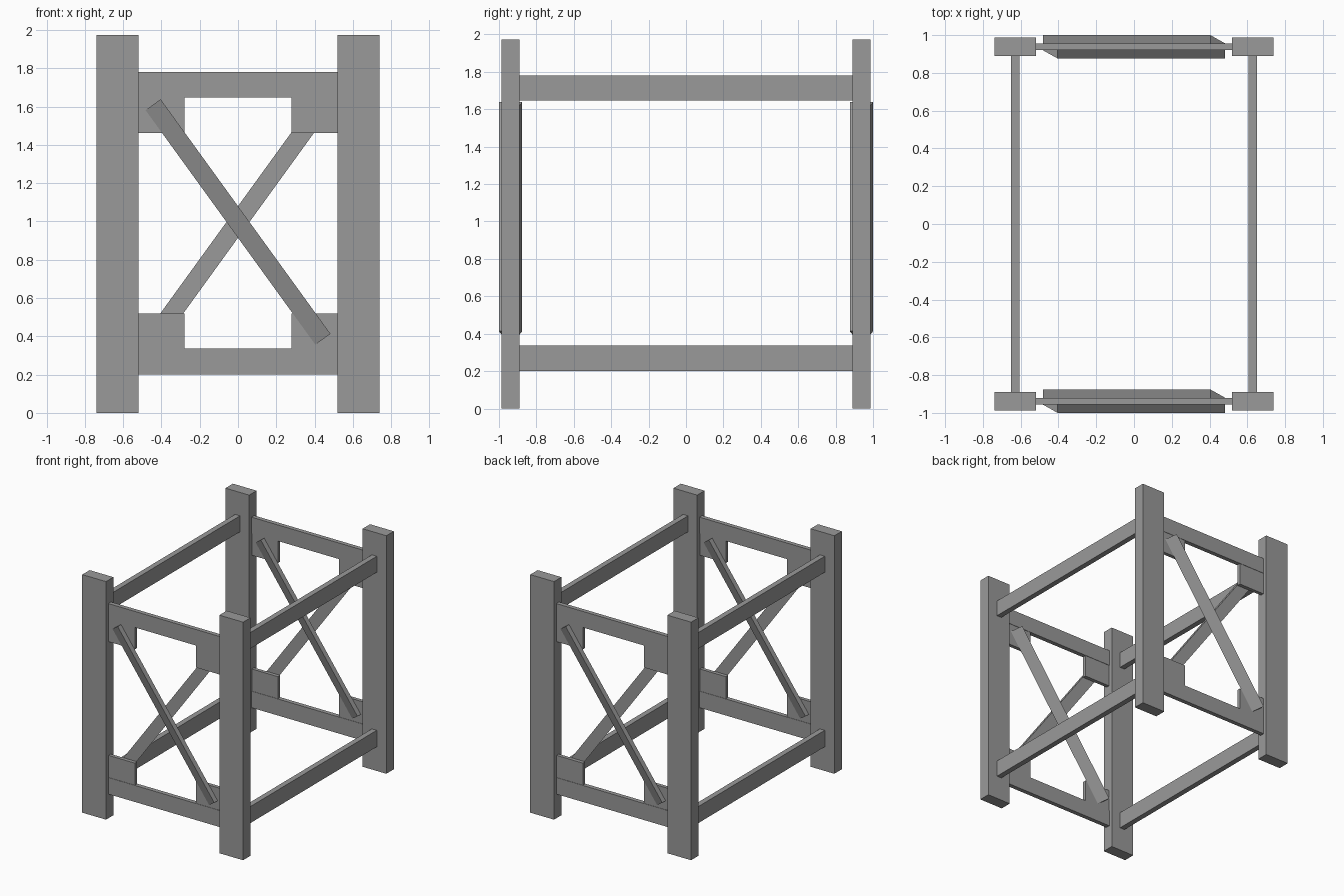
import bpy
import bmesh
from mathutils import Vector

if "Cube" in bpy.data.objects:
    bpy.data.objects.remove(bpy.data.objects["Cube"], do_unlink=True)

# One plain grey for the whole frame
grey = bpy.data.materials.new("plain grey")
grey.use_nodes = True
colour = (0.32, 0.32, 0.32, 1)
grey.diffuse_color = colour
grey.node_tree.nodes["Principled BSDF"].inputs["Base Color"].default_value = colour

PANEL_Y = 0.938      # centre depth of the front and back panels
RAIL_HALF = 0.018    # half thickness of the panel rails
BRACE_OUT = 0.062    # reach of a brace from the panel centre


def finish(name, bm):
    bmesh.ops.recalc_face_normals(bm, faces=bm.faces)
    mesh = bpy.data.meshes.new(name)
    bm.to_mesh(mesh)
    bm.free()
    mesh.materials.append(grey)
    obj = bpy.data.objects.new(name, mesh)
    bpy.context.collection.objects.link(obj)
    return obj


def box(name, x, y, z):
    """Box given by its (low, high) range on each axis."""
    bm = bmesh.new()
    bmesh.ops.create_cube(bm, size=1)
    for v in bm.verts:
        v.co = [lo + (c + 0.5) * (hi - lo) for c, (lo, hi) in zip(v.co, (x, y, z))]
    return finish(name, bm)


def brace(name, panel_y, side):
    """Wedge-section diagonal; side -1 lies on the front of its panel, 1 on the back."""
    along = Vector((-side * 0.887, 0, -1.225)).normalized()
    across = Vector((-side * -along.z, 0, abs(along.x)))
    start = Vector((0, panel_y, 0.997)) - along * 0.756
    inner, outer = side * RAIL_HALF, side * BRACE_OUT
    bm = bmesh.new()
    section = [bm.verts.new(start + across * a + Vector((0, y, 0)))
               for a, y in ((0.0485, outer), (0.0485, inner), (-0.0485, inner))]
    end = bm.faces.new(section)
    result = bmesh.ops.extrude_face_region(bm, geom=[end], use_keep_orig=True)
    moved = [g for g in result["geom"] if isinstance(g, bmesh.types.BMVert)]
    bmesh.ops.translate(bm, verts=moved, vec=along * 1.512)
    return finish(name, bm)


def span(sign, near, far):
    return tuple(sorted((sign * near, sign * far)))


levels = {"lower": (0.20, 0.337), "upper": (1.647, 1.78)}
gusset_levels = {"lower": (0.337, 0.52), "upper": (1.463, 1.647)}

for face, sy in (("front", -1), ("back", 1)):
    cy = sy * PANEL_Y
    rail_y = (cy - RAIL_HALF, cy + RAIL_HALF)
    gusset_y = (cy - 0.015, cy + 0.015)

    # Posts and corner gussets
    for hand, sx in (("left", 1), ("right", -1)):
        box(f"{face}_{hand}_post", span(sx, 0.52, 0.738), span(sy, 0.89, 0.987), (0, 1.974))
        for level, z in gusset_levels.items():
            box(f"{face}_{hand}_{level}_gusset", span(sx, 0.28, 0.52), gusset_y, z)

    # Cross rails
    for level, z in levels.items():
        box(f"{face}_{level}_rail", (-0.52, 0.52), rail_y, z)

    # Crossed diagonal braces
    for where, side in (("front", -1), ("rear", 1)):
        brace(f"{face}_panel_{where}_brace", cy, side)

# Long side rails joining the two panels
for hand, sx in (("left", 1), ("right", -1)):
    for level, z in levels.items():
        box(f"{hand}_side_{level}_rail", span(sx, 0.605, 0.65), (-0.89, 0.89), z)
